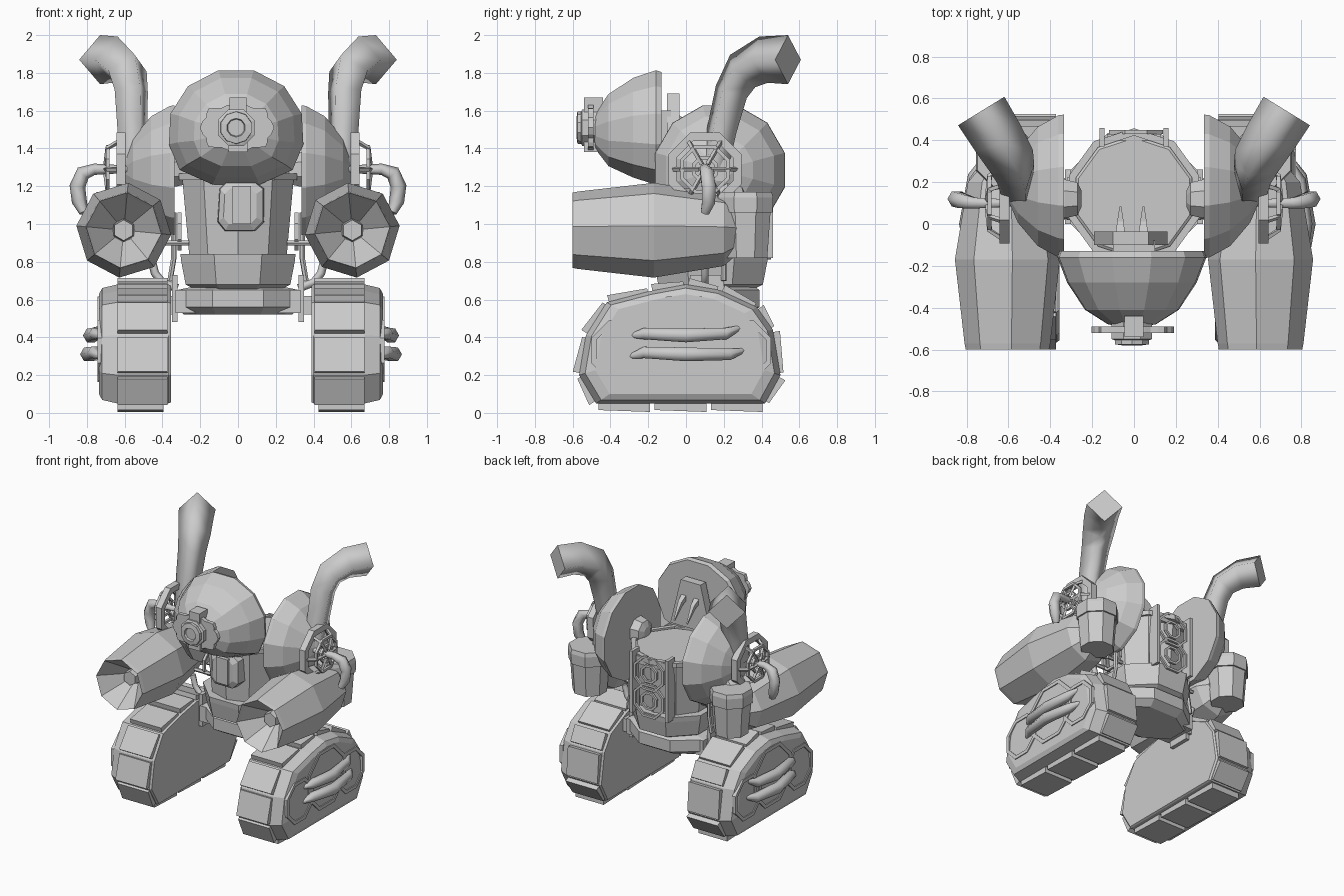
import bpy, bmesh
from math import sin, cos, pi, copysign
from mathutils import Vector as V

if "Cube" in bpy.data.objects:
    bpy.data.objects.remove(bpy.data.objects["Cube"])

def part(name, lofts, mirror=False, smooth=0, closed=False, shift=0):
    """Object from lofts; each loft is a list of equal-length rings."""
    bm = bmesh.new()
    caps = []
    for rings in lofts:
        vs = [[bm.verts.new(p) for p in r] for r in rings]
        n = len(vs[0])
        pairs = list(zip(vs, vs[1:])) + ([(vs[-1], vs[0])] if closed else [])
        for a, b in pairs:
            for i in range(n):
                bm.faces.new((a[i], a[(i+1) % n], b[(i+1) % n], b[i]))
        if not closed:
            caps += [bm.faces.new(vs[0]), bm.faces.new(vs[-1])]
    bmesh.ops.recalc_face_normals(bm, faces=bm.faces)
    if smooth:
        for e in bm.edges:
            e.smooth = e.calc_face_angle(0) < smooth
        for f in bm.faces:
            f.smooth = True
        for f in caps:
            f.smooth = False
            for e in f.edges:
                e.smooth = False
    me = bpy.data.meshes.new(name)
    bm.to_mesh(me)
    bm.free()
    ob = bpy.data.objects.new(name, me)
    bpy.context.collection.objects.link(ob)
    ob.location.x = shift
    if mirror:
        m = ob.modifiers.new("mirror", 'MIRROR')
        m.use_mirror_merge = False
    return ob

def place(axis, pos, a, b):
    return V({'x': (pos, a, b), 'y': (a, pos, b), 'z': (a, b, pos)}[axis])

def ring(axis, pos, c, r, n=8, ph=0.5, ry=None):
    ry = r if ry is None else ry
    return [place(axis, pos, c[0] + r*cos(2*pi*(i+ph)/n), c[1] + ry*sin(2*pi*(i+ph)/n)) for i in range(n)]

def lathe(axis, c, prof, n=8, ph=0.5):
    return [ring(axis, p, c, r, n, ph) for p, r in prof]

def box(x0, x1, y0, y1, z0, z1, t=0):
    q = lambda z, s: [(x0+s, y0, z), (x1-s, y0, z), (x1-s, y1, z), (x0+s, y1, z)]
    return [q(z0, 0), q(z1, t)]

def tube(path, r, n=6, ref=(0, 0, 1), closed=False, ph=0):
    path = [V(p) for p in path]
    m, out = len(path), []
    for i, p in enumerate(path):
        if closed:
            t = path[(i+1) % m] - path[i-1]
        else:
            t = path[min(i+1, m-1)] - path[max(i-1, 0)]
        u = t.cross(V(ref)).normalized()
        w = t.cross(u).normalized()
        rr = r[i] if isinstance(r, (list, tuple)) else r
        out.append([p + rr*(u*cos(2*pi*(k+ph)/n) + w*sin(2*pi*(k+ph)/n)) for k in range(n)])
    return out

def hoop(axis, pos, c, r, th, n=8, k=4):
    ref = {'x': (1, 0, 0), 'y': (0, 1, 0), 'z': (0, 0, 1)}[axis]
    return tube(ring(axis, pos, c, r, n), th, k, ref, True, 0.5)

# track units (their mid-plane sits slightly off centre)
OFF = .016
prof = [(-.566, .2), (-.476, .05), (.418, .05), (.5, .2), (.46, .44), (.375, .56),
        (.18, .65), (0, .68), (-.19, .645), (-.42, .585), (-.53, .41)]
def track_ring(x, s):
    return [V((x, -.03 + (y+.03)*s, .36 + (z-.36)*s)) for y, z in prof]
part("track_body", [[track_ring(.372, .98), track_ring(.385, 1), track_ring(.655, 1),
                     track_ring(.735, .94), track_ring(.752, .84)]], True, shift=OFF)
pads, edges = [], []
for i, a in enumerate(prof):
    a, b = V(a), V(prof[(i+1) % len(prof)])
    k = 3 if (b-a).length > .6 else 1
    edges += [(a.lerp(b, j/k), a.lerp(b, (j+1)/k)) for j in range(k)]
for a, b in edges:
    d = (b-a).normalized()
    nrm = V((d.y, -d.x))
    lo, hi = (.035, .045) if abs(d.x) > .99 else (.018, .036)
    q = [a + d*.012 - nrm*.02, b - d*.012 - nrm*.02, b - d*.012 + nrm*hi, a + d*.012 + nrm*lo]
    x0 = .41 if d.x > .99 else .388
    pads.append([[(x, p.x, p.y) for p in q] for x in (x0, .655)])
part("track_pads", pads, True, shift=OFF)
part("track_wheel_rims", [hoop('x', .745, c, r, .02) for c, r in
     [((-.01, .39), .23), ((-.34, .33), .16), ((.29, .33), .16)]], True, closed=True, shift=OFF)
part("track_side_bars", [
    tube([(.74, -.28, .41), (.77, -.22, .42), (.795, 0, .41), (.77, .21, .42), (.74, .28, .45)],
         [.015, .035, .042, .035, .015]),
    tube([(.74, -.29, .30), (.775, -.22, .32), (.81, 0, .31), (.775, .23, .31), (.74, .3, .33)],
         [.015, .035, .042, .035, .015])], True, 1.3, shift=OFF)

# hips and waist
part("pelvis", [[ring('z', z, (0, .14), r, 8, .5, r2) for z, r, r2 in
     [(.52, .31, .2), (.56, .35, .27), (.65, .35, .27), (.67, .25, .24)]],
     box(-.33, .33, 0, .26, .53, .65)])
part("hip_brackets", [box(.32, .35, .02, .2, .48, .73), box(.33, .4, .04, .22, .52, .62)], True)
part("waist_ring", [lathe('z', (0, .13), [(.65, .24), (.68, .3), (.8, .325), (.84, .33), (.84, .27)])])

# torso
part("torso", [lathe('z', (0, .13), [(.82, .27), (1.24, .31), (1.26, .28)], 10)])
part("collar_ring", [hoop('z', 1.25, (0, .13), .31, .025, 10)], closed=True)
part("chest_box", [[[(x*s, y, 1.09 + z*s) for x, z in
     [(-.11, -.08), (-.07, -.13), (.09, -.13), (.14, -.08), (.14, .1), (.09, .14), (-.06, .14), (-.1, .1)]]
     for y, s in [(-.1, 1), (-.19, .95), (-.21, .7)]], box(-.03, .07, -.23, -.15, 1.0, 1.2)])
part("back_lattice", [hoop('y', .44, (.01, z), r, .013) for z in (.94, 1.15) for r in (.13, .065)], closed=True)
part("back_straps", [box(.14, .165, .37, .46, .82, 1.3), box(.0, .13, .40, .43, 1.2, 1.26)], True)
part("side_hoops", [hoop('x', .31, (.12, .96), .1, .014)], True, closed=True)
part("side_rods", [tube([(.26, y, .9), (.4, y, .9)], .015) for y in (.04, .18)] +
     [tube([(.34, .2, 1.06), (.34, .2, .82), (.36, .2, .7)], .015, ref=(1, 0.2, 0))], True)
part("hip_cables", [tube([(.46, .1, .82), (.44, .1, .74), (.4, .1, .69), (.32, .1, .66)], .022, 6, (0, 1, 0))],
     True, 1.3)

# head
def head_ring(y, s, zc):
    out = []
    for i in range(12):
        a = 2*pi*(i+.5)/12
        x, z = cos(a)*.36, sin(a)*.325
        if z < 0:
            x, z = x*(1 + .35*abs(sin(a))**2), z*.93
        out.append((x*s - .01, y, zc + z*s))
    return out
part("head_dome", [[head_ring(-.13, .97, 1.5), head_ring(-.16, 1, 1.5), head_ring(-.28, .87, 1.5),
                    head_ring(-.41, .63, 1.49), head_ring(-.48, .32, 1.49), head_ring(-.49, .1, 1.49)]])
part("head_back_panel", [box(-.19, .16, -.1, -.035, 1.33, 1.69, .09), box(-.1, .1, -.14, -.08, 1.4, 1.6)])
part("head_back_pins", [tube([(x, -.05, 1.56), (x, .0, 1.53), (x, .08, 1.42)], [.03, .022, .006], 4, (1, 0, 0), ph=.5)
                        for x in (-.065, .045)])
petals = []
for y in (-.52, -.49):
    petals.append([V((-.005 + (.185 + .012*cos(8*a))*copysign(abs(cos(a))**.75, cos(a)), y,
                      1.51 + (.12 + .01*cos(8*a))*copysign(abs(sin(a))**.75, sin(a))))
                   for a in [2*pi*i/32 for i in range(32)]])
part("eye_plate", [petals])
part("eye_housing", [lathe('y', (-.01, 1.51), [(-.46, .105), (-.55, .105), (-.555, .09)]),
                     box(-.045, .045, -.54, -.44, 1.58, 1.67), box(-.05, .05, -.54, -.44, 1.38, 1.45)])
part("eye_lens", [lathe('y', (-.01, 1.51), [(-.5, .09), (-.575, .085), (-.58, .05), (-.565, .045)], 10)])

# shoulders
part("shoulder_domes", [lathe('x', (.18, 1.285), [(.335, .355), (.36, .352), (.46, .295), (.555, .18), (.605, .06)], 12)], True)
part("shoulder_joints", [lathe('x', (.12, 1.29), [(.25, .04), (.27, .085), (.33, .1), (.36, .1)])], True)
part("shoulder_wheel_rims", [hoop('x', .62, (.1, 1.29), .185, .034)] +
     [hoop('x', .69, (.1, 1.29), r, .014) for r in (.13, .065)], True, closed=True)
spokes = []
for i in range(6):
    a = 2*pi*i/6
    f = lambda x, r: (x, .1 + r*cos(a), 1.29 + r*sin(a))
    spokes.append(tube([f(.7, .03), f(.69, .13), f(.63, .17)], .013, 4, (1, .3, .2)))
part("shoulder_spokes", spokes, True)
part("shoulder_hooks", [tube([(.56, .1, 1.29), (.76, .1, 1.29), (.82, .11, 1.27), (.85, .12, 1.2),
     (.84, .12, 1.12), (.815, .1, 1.06)], [.018, .03, .04, .042, .04, .025], 6, (0, 1, 0))], True, 1.3)

# exhaust stacks
part("exhaust_pipes", [tube([(.55, .15, 1.3), (.56, .19, 1.5), (.565, .24, 1.7), (.585, .3, 1.81),
     (.65, .41, 1.87), (.73, .54, 1.87)], [.085, .09, .1, .115, .125, .13], 4, (.87, -.5, 0))], True, 1.7)

# arm cannons
part("cannon_barrels", [lathe('y', (.605, .967), [(-.42, .06), (-.58, .185), (-.6, .2), (-.57, .206),
     (-.17, .252), (.2, .19), (.27, .13)], 8, .12)], True)
part("cannon_bore_plugs", [lathe('y', (.605, .967), [(-.4, .065), (-.47, .055)], 6)], True)
part("elbow_canisters", [lathe('z', (.61, .315), [(.82, .125), (1.06, .143), (1.06, .155), (1.14, .158), (1.17, .15)])], True)
part("upper_arms", [tube([(.45, .2, 1.2), (.61, .24, 1.05)], .11, 8, (0, 1, 0))], True)
